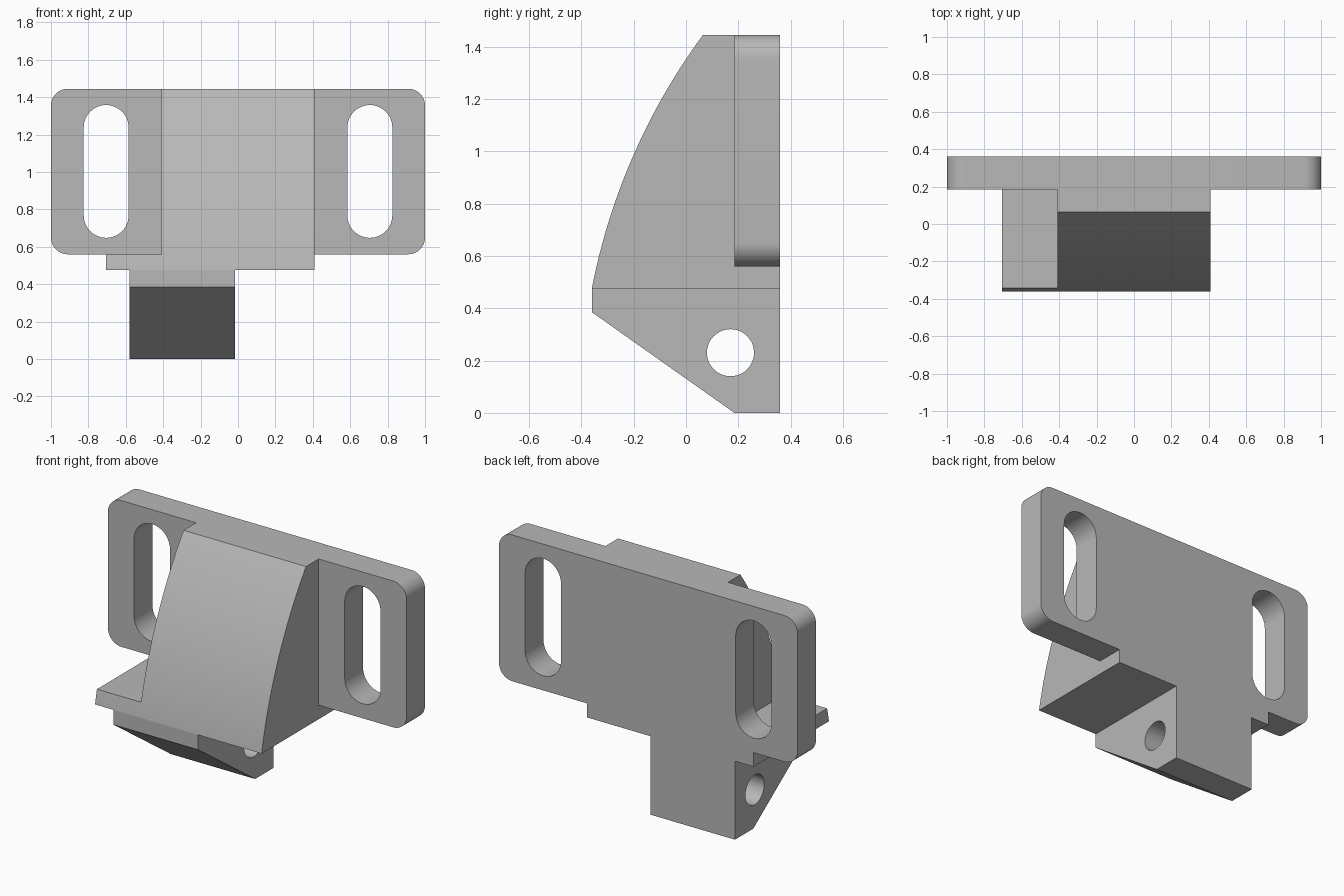
import bpy, bmesh, math
from mathutils import Vector

cube = bpy.data.objects.get("Cube")
if cube:
    bpy.data.objects.remove(cube, do_unlink=True)

grey = bpy.data.materials.new("grey")
grey.use_nodes = True
colour = (0.48, 0.48, 0.48, 1)
grey.diffuse_color = colour
grey.node_tree.nodes["Principled BSDF"].inputs["Base Color"].default_value = colour

BACK, FRONT, PLATE_FRONT = 0.36, -0.36, 0.185
TOP, PLATE_LOW, BODY_LOW = 1.445, 0.56, 0.475


def prism(name, points, axis, lo, hi):
    """Extrude a 2D outline along x (points are y, z) or y (points are x, z)."""
    bm = bmesh.new()
    place = (lambda p: (lo, p[0], p[1])) if axis == "x" else (lambda p: (p[0], lo, p[1]))
    face = bm.faces.new([bm.verts.new(place(p)) for p in points])
    ext = bmesh.ops.extrude_face_region(bm, geom=[face])
    move = Vector((hi - lo, 0, 0)) if axis == "x" else Vector((0, hi - lo, 0))
    bmesh.ops.translate(bm, vec=move, verts=[g for g in ext["geom"] if isinstance(g, bmesh.types.BMVert)])
    bmesh.ops.recalc_face_normals(bm, faces=bm.faces)
    mesh = bpy.data.meshes.new(name)
    bm.to_mesh(mesh)
    bm.free()
    mesh.materials.append(grey)
    obj = bpy.data.objects.new(name, mesh)
    bpy.context.collection.objects.link(obj)
    return obj


def rounded(cx, cz, w, h, r, steps=12):
    """Outline of a rectangle with round corners; r = w / 2 gives a slot."""
    pts = []
    for i, (sx, sz) in enumerate([(1, 1), (-1, 1), (-1, -1), (1, -1)]):
        for k in range(steps + 1):
            a = math.pi / 2 * (i + k / steps)
            p = (cx + sx * (w / 2 - r) + r * math.cos(a), cz + sz * (h / 2 - r) + r * math.sin(a))
            if not pts or math.dist(p, pts[-1]) > 1e-5:
                pts.append(p)
    if math.dist(pts[0], pts[-1]) < 1e-5:
        pts.pop()
    return pts


def arc(a, b, sagitta, steps=24):
    """Circular arc from a to b, bulging to the left of the direction a to b."""
    a, b = Vector(a), Vector(b)
    half = (b - a).length / 2
    radius = (half ** 2 + sagitta ** 2) / (2 * sagitta)
    along = (b - a).normalized()
    out = Vector((-along.y, along.x))
    centre = (a + b) / 2 + out * (sagitta - radius)
    span = math.asin(half / radius)
    angles = [span * (2 * k / steps - 1) for k in range(steps + 1)]
    return [centre + radius * (along * math.sin(t) + out * math.cos(t)) for t in angles]


def combine(target, tool, operation):
    mod = target.modifiers.new(operation, "BOOLEAN")
    mod.operation, mod.object, mod.solver = operation, tool, "EXACT"
    bpy.context.view_layer.objects.active = target
    bpy.ops.object.modifier_apply(modifier=mod.name)
    bpy.data.objects.remove(tool, do_unlink=True)


# Curved body, cut down on one side to a low shelf
profile = [(BACK, BODY_LOW)] + arc((FRONT, BODY_LOW), (0.065, TOP), 0.059) + [(BACK, TOP)]
bracket = prism("mounting_bracket", profile, "x", -0.705, 0.41)
notch = [(-0.8, PLATE_LOW), (-0.41, PLATE_LOW), (-0.41, 1.6), (-0.8, 1.6)]
combine(bracket, prism("shelf_cutter", notch, "y", -0.6, PLATE_FRONT), "DIFFERENCE")

# Mounting plate with round corners
plate = rounded(0, (TOP + PLATE_LOW) / 2, 2, TOP - PLATE_LOW, 0.09)
combine(bracket, prism("plate", plate, "y", PLATE_FRONT, BACK), "UNION")

# Sloping lower leg
leg = [(BACK, 0), (PLATE_FRONT, 0), (FRONT, 0.385), (FRONT, BODY_LOW), (BACK, BODY_LOW)]
combine(bracket, prism("leg", leg, "x", -0.58, -0.015), "UNION")

# Two slots through the plate and a cross hole through the leg
for side in (-1, 1):
    slot = rounded(side * 0.705, 1.003, 0.24, 0.71, 0.12)
    combine(bracket, prism("slot_cutter", slot, "y", PLATE_FRONT - 0.05, BACK + 0.1), "DIFFERENCE")
hole = rounded(0.17, 0.23, 0.18, 0.18, 0.09)
combine(bracket, prism("hole_cutter", hole, "x", -0.8, 0.2), "DIFFERENCE")

# Smooth curves, sharp edges
bpy.ops.object.select_all(action="DESELECT")
bracket.select_set(True)
bpy.context.view_layer.objects.active = bracket
bpy.ops.object.shade_smooth_by_angle(angle=math.radians(20))
